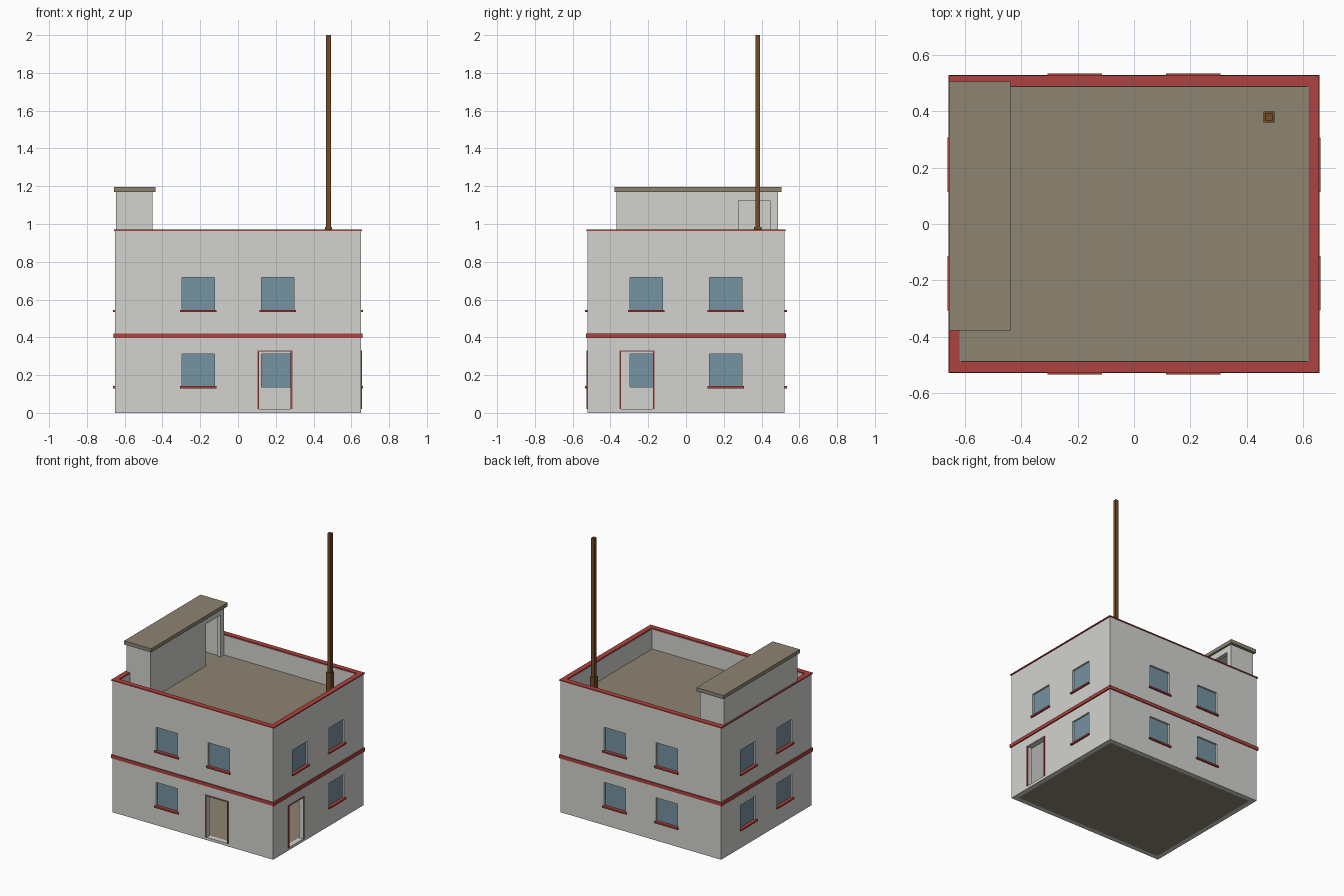
import bpy, bmesh
from math import pi
from mathutils import Matrix, Vector

cube = bpy.data.objects.get("Cube")
if cube:
    bpy.data.objects.remove(cube, do_unlink=True)


def material(name, rgb):
    m = bpy.data.materials.new(name)
    m.use_nodes = True
    m.diffuse_color = (*rgb, 1)
    m.node_tree.nodes["Principled BSDF"].inputs["Base Color"].default_value = (*rgb, 1)
    return m


plaster = material("pale plaster", (0.65, 0.65, 0.625))
khaki = material("khaki concrete", (0.27, 0.235, 0.17))
red = material("red trim", (0.42, 0.056, 0.05))
glass = material("blue glass", (0.18, 0.29, 0.36))
wood = material("brown wood", (0.17, 0.07, 0.018))


def boxes(name, spans, mat=None, turn=0):
    """One object made of boxes given as (x0, x1, y0, y1, z0, z1)."""
    bm = bmesh.new()
    for x0, x1, y0, y1, z0, z1 in spans:
        size = Matrix.Diagonal((x1 - x0, y1 - y0, z1 - z0, 1))
        mid = Matrix.Translation(Vector((x0 + x1, y0 + y1, z0 + z1)) / 2)
        bmesh.ops.create_cube(bm, size=1, matrix=Matrix.Rotation(turn, 4, "Z") @ mid @ size)
    me = bpy.data.meshes.new(name)
    bm.to_mesh(me)
    bm.free()
    ob = bpy.data.objects.new(name, me)
    bpy.context.collection.objects.link(ob)
    if mat:
        me.materials.append(mat)
    return ob


def ring(name, x, y, w, z0, z1, mat):
    """Rectangular frame lying flat, w wide inward from the half sizes x, y."""
    return boxes(name, [(-x, x, -y, w - y, z0, z1), (-x, x, y - w, y, z0, z1),
                        (-x, w - x, w - y, y - w, z0, z1), (x - w, x, w - y, y - w, z0, z1)], mat)


def cut(ob, cutter):
    mod = ob.modifiers.new("cut", "BOOLEAN")
    mod.operation, mod.solver, mod.object = "DIFFERENCE", "EXACT", cutter
    bpy.context.view_layer.objects.active = ob
    bpy.ops.object.modifier_apply(modifier=mod.name)
    bpy.data.objects.remove(cutter, do_unlink=True)


HX, HY, WALL = 0.65, 0.522, 0.035
BASE, ROOF, TOP = 0.02, 0.818, 0.962
LOW, HIGH = 0.138, 0.541         # window bottoms
WIN_U, WIN_W, WIN_H = 0.21, 0.0865, 0.175
DOOR_W, DOOR_TOP = 0.084, 0.323

# Hollow shell, floor and roof deck
walls = boxes("walls", [(-HX, HX, -HY, HY, 0, TOP)], plaster)
cut(walls, boxes("cavity", [(WALL - HX, HX - WALL, WALL - HY, HY - WALL, -0.1, 1.1)]))
boxes("ground_floor", [(WALL - HX, HX - WALL, WALL - HY, HY - WALL, 0, BASE)], khaki)
boxes("roof_deck", [(WALL - HX, HX - WALL, WALL - HY, HY - WALL, ROOF - 0.02, ROOF)], khaki)

# Openings, glass, sills and door frames on each side
upper = [(-WIN_U, HIGH), (WIN_U, HIGH)]
both = upper + [(-WIN_U, LOW), (WIN_U, LOW)]
sides = [("front", 0, HY, upper + [(-WIN_U, LOW)], 0.195),
         ("right", pi / 2, HX, upper + [(WIN_U, LOW)], -0.26),
         ("back", pi, HY, both, None),
         ("left", -pi / 2, HX, both, None)]
for side, turn, d, windows, door in sides:
    holes, panes, sills = [], [], []
    for u, z in windows:
        a, b = u - WIN_W, u + WIN_W
        holes.append((a, b, -d - 0.05, 0.08 - d, z, z + WIN_H))
        panes.append((a, b, 0.013 - d, 0.021 - d, z, z + WIN_H))
        sills.append((a - 0.01, b + 0.01, -d - 0.012, 0.012 - d, z - 0.008, z + 0.004))
    boxes(side + "_window_glass", panes, glass, turn)
    boxes(side + "_window_sills", sills, red, turn)
    if door is not None:
        a, b = door - DOOR_W, door + DOOR_W
        holes.append((a, b, -d - 0.05, 0.08 - d, BASE, DOOR_TOP))
        y0, y1, r, top = -d - 0.006, 0.002 - d, 0.009, DOOR_TOP + 0.005
        # Red jambs, pale lintel with a thin red cap
        boxes(side + "_door_lintel", [(a, b, y0, y1, DOOR_TOP, top)], plaster, turn)
        boxes(side + "_door_trim", [(a - r, a, y0, y1, BASE, top),
                                    (b, b + r, y0, y1, BASE, top),
                                    (a - r, b + r, y0, y1, top, top + 0.002)], red, turn)
    cut(walls, boxes(side + "_holes", holes, None, turn))

# Red band between storeys and parapet cap
ring("storey_band", HX + 0.009, HY + 0.007, 0.03, 0.396, 0.421, red)
ring("parapet_cap", HX + 0.007, HY + 0.005, WALL + 0.003, TOP, TOP + 0.008, red)

# Rooftop stair house with open doorway and slab roof
house = boxes("stair_house", [(-0.646, -0.452, -0.367, 0.486, ROOF - 0.01, 1.17)], plaster)
cut(house, boxes("house_cavity", [(-0.61, -0.48, -0.335, 0.455, ROOF - 0.1, 1.15)]))
cut(house, boxes("house_doorway", [(-0.52, -0.4, 0.278, 0.446, ROOF - 0.1, 1.125)]))
boxes("stair_house_roof", [(-0.657, -0.438, -0.378, 0.506, 1.17, 1.197)], khaki)

# Wooden mast and its socket
boxes("mast_base", [(0.46, 0.498, 0.361, 0.399, ROOF, 0.985)], wood)
boxes("mast", [(0.466, 0.492, 0.367, 0.393, 0.985, 2.0)], wood)
